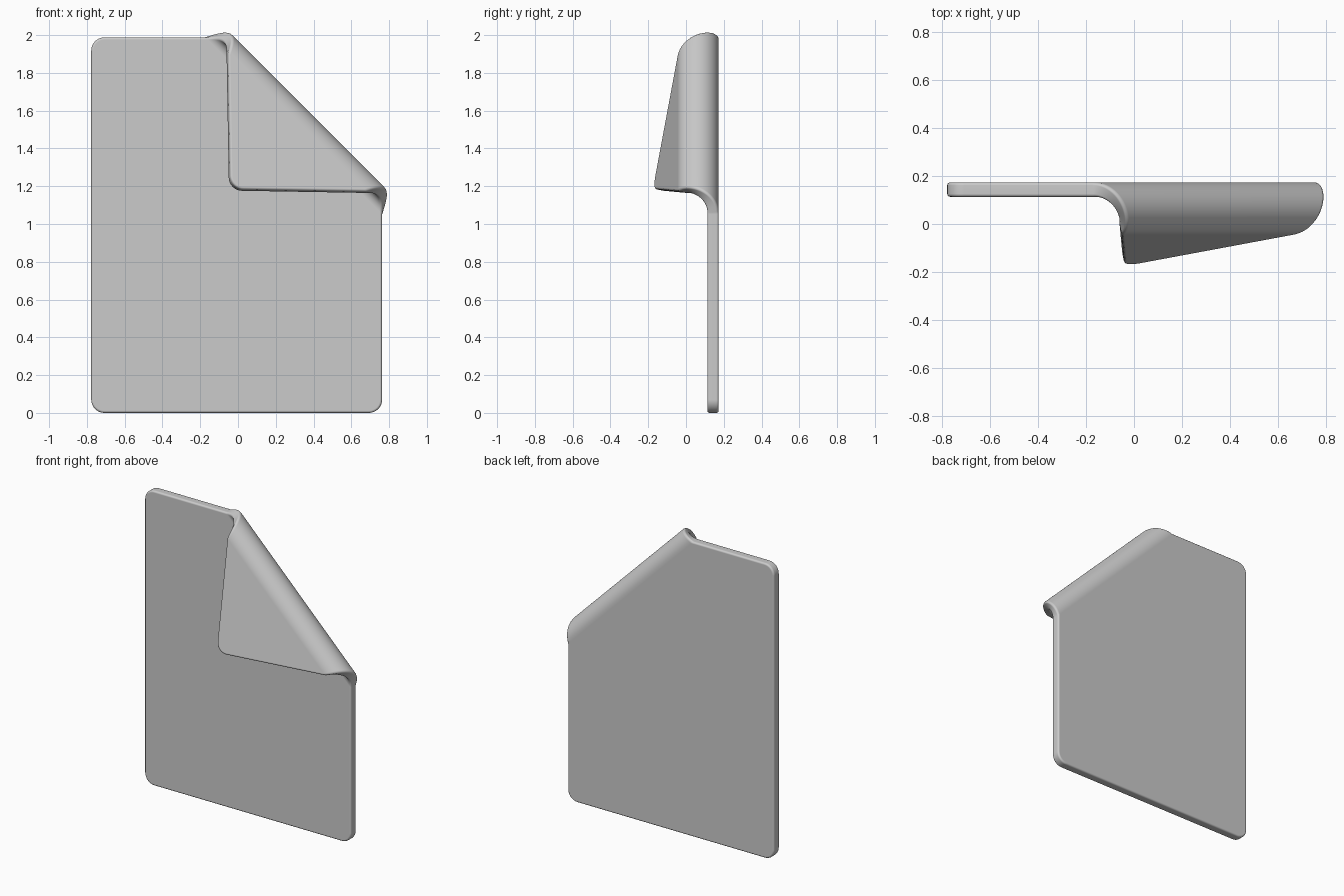
import bpy, bmesh, math
from mathutils import Vector

if "Cube" in bpy.data.objects:
    bpy.data.objects.remove(bpy.data.objects["Cube"])

LEFT, RIGHT, TOP = -0.777, 0.763, 1.988
FRONT, BACK = 0.113, 0.173
CORNER, RIM = 0.07, 0.012
INNER = 0.05                      # inside radius of the roll
ANGLE = math.radians(165)         # how far the corner is folded
START = 1.283                     # where the roll begins along the diagonal
ROOT = math.sqrt(2)

paper = bpy.data.materials.new("paper_grey")
paper.use_nodes = True
grey = (0.6, 0.6, 0.6, 1)
paper.diffuse_color = grey
paper.node_tree.nodes["Principled BSDF"].inputs["Base Color"].default_value = grey


def rounded_outline(steps=8):
    """Rounded rectangle in the xz plane."""
    centres = [(RIGHT - CORNER, TOP - CORNER), (LEFT + CORNER, TOP - CORNER),
               (LEFT + CORNER, CORNER), (RIGHT - CORNER, CORNER)]
    for quarter, (cx, cz) in enumerate(centres):
        for i in range(steps + 1):
            a = (quarter + i / steps) * math.pi / 2
            yield Vector((cx + CORNER * math.cos(a), FRONT, cz + CORNER * math.sin(a)))


def fold(co):
    """Roll everything past the start line forward, then carry on straight."""
    u, v = (co.x + co.z) / ROOT, (co.x - co.z) / ROOT
    past = u - START
    if past <= 0:
        return co
    turn = min(past / INNER, ANGLE)
    rest = max(past - INNER * ANGLE, 0)
    radius = INNER + co.y - FRONT
    u = START + radius * math.sin(turn) + rest * math.cos(turn)
    y = FRONT - INNER + radius * math.cos(turn) - rest * math.sin(turn)
    return Vector(((u + v) / ROOT, y, (u - v) / ROOT))


# Flat slab with softened rims
bm = bmesh.new()
face = bm.faces.new([bm.verts.new(p) for p in rounded_outline()])
extruded = bmesh.ops.extrude_face_region(bm, geom=[face], use_keep_orig=True)
for item in extruded["geom"]:
    if isinstance(item, bmesh.types.BMVert):
        item.co.y = BACK
bmesh.ops.recalc_face_normals(bm, faces=bm.faces)
rims = [e for e in bm.edges if abs(e.verts[0].co.y - e.verts[1].co.y) < 0.001]
bmesh.ops.bevel(bm, geom=rims, offset=RIM, segments=3, profile=0.5, affect='EDGES')

# Slice the slab across the roll so that it bends smoothly
SLICES = 24
for i in range(SLICES + 1):
    u = START + INNER * ANGLE * i / SLICES
    bmesh.ops.bisect_plane(bm, geom=bm.verts[:] + bm.edges[:] + bm.faces[:], dist=1e-5,
                           plane_co=(u / ROOT, 0, u / ROOT), plane_no=(1, 0, 1))
for vert in bm.verts:
    vert.co = fold(vert.co)
bmesh.ops.recalc_face_normals(bm, faces=bm.faces)

mesh = bpy.data.meshes.new("folded_sheet")
bm.to_mesh(mesh)
bm.free()
mesh.materials.append(paper)
sheet = bpy.data.objects.new("folded_sheet", mesh)
bpy.context.collection.objects.link(sheet)

# Smooth shading that keeps the broad faces flat
bpy.ops.object.select_all(action='DESELECT')
sheet.select_set(True)
bpy.context.view_layer.objects.active = sheet
bpy.ops.object.shade_smooth_by_angle(angle=math.radians(40))
normals = sheet.modifiers.new("flat_face_normals", 'WEIGHTED_NORMAL')
normals.keep_sharp = True
